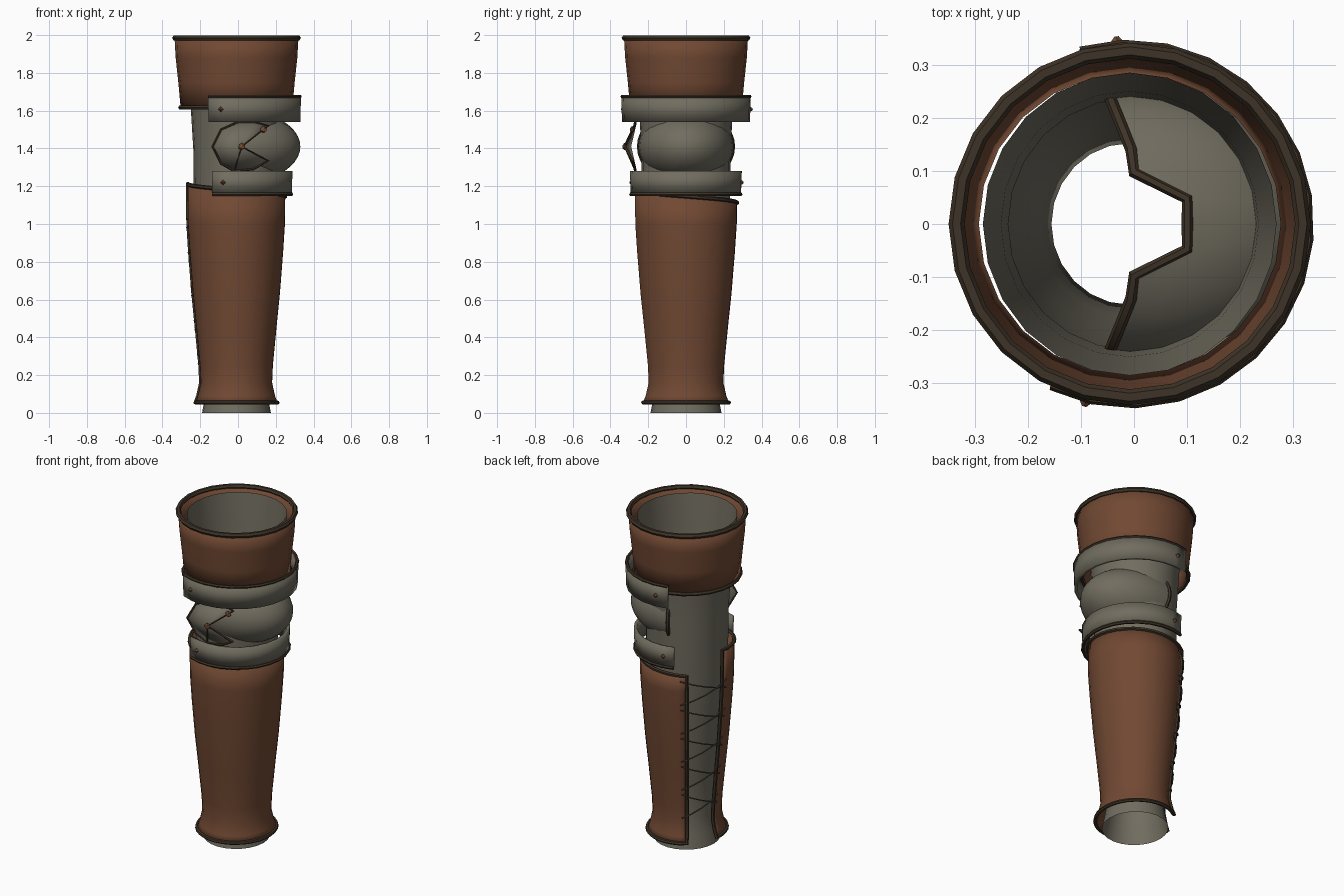
import bpy, bmesh, math
from mathutils import Vector

if "Cube" in bpy.data.objects:
    bpy.data.objects.remove(bpy.data.objects["Cube"])

CX = -0.008  # common axis of the leg


def material(name, rgb):
    m = bpy.data.materials.new(name)
    m.diffuse_color = (*rgb, 1)
    m.use_nodes = True
    m.node_tree.nodes["Principled BSDF"].inputs["Base Color"].default_value = m.diffuse_color
    return m


LEATHER = material("brown leather", (0.165, 0.066, 0.033))
TRIM = material("dark trim", (0.048, 0.033, 0.020))
METAL = material("grey metal", (0.165, 0.152, 0.116))
CORD = material("dark cord", (0.075, 0.067, 0.052))


def finish(ob, mat, thick=0.0, angle=40):
    ob.data.materials.clear()
    ob.data.materials.append(mat)
    bpy.ops.object.select_all(action='DESELECT')
    ob.select_set(True)
    bpy.context.view_layer.objects.active = ob
    if thick:
        s = ob.modifiers.new("thickness", 'SOLIDIFY')
        s.thickness, s.offset = thick, -1
    bpy.ops.object.shade_smooth_by_angle(angle=math.radians(angle))
    return ob


def grid(name, rows, mat, closed=False, thick=0.0):
    """Skin a list of equally long point rows."""
    bm = bmesh.new()
    vs = [[bm.verts.new(p) for p in r] for r in rows]
    n = len(rows[0])
    for a, b in zip(vs, vs[1:]):
        for i in range(n if closed else n - 1):
            j = (i + 1) % n
            bm.faces.new((a[i], a[j], b[j], b[i]))
    bmesh.ops.remove_doubles(bm, verts=bm.verts, dist=1e-5)
    bmesh.ops.recalc_face_normals(bm, faces=bm.faces)
    me = bpy.data.meshes.new(name)
    bm.to_mesh(me)
    bm.free()
    ob = bpy.data.objects.new(name, me)
    bpy.context.collection.objects.link(ob)
    return finish(ob, mat, thick)


def tube(name, pts, r, mat, closed=False):
    """Thin strip of trim or cord along a path."""
    cu = bpy.data.curves.new(name, 'CURVE')
    cu.dimensions = '3D'
    cu.bevel_depth, cu.bevel_resolution, cu.use_fill_caps = r, 1, True
    sp = cu.splines.new('POLY')
    sp.points.add(len(pts) - 1)
    for p, q in zip(sp.points, pts):
        p.co = (*q, 1)
    sp.use_cyclic_u = closed
    ob = bpy.data.objects.new(name, cu)
    bpy.context.collection.objects.link(ob)
    bpy.ops.object.select_all(action='DESELECT')
    ob.select_set(True)
    bpy.context.view_layer.objects.active = ob
    bpy.ops.object.convert(target='MESH')
    return finish(bpy.context.object, mat)


def polar(r, deg, z, sx=1.0):
    a = math.radians(deg)
    return (CX + sx * r * math.cos(a), r * math.sin(a), z)


def arc(r, z, a0=0, a1=360, n=24, sx=1.0):
    full = a1 - a0 == 360
    return [polar(r, a0 + (a1 - a0) * i / n, z, sx) for i in range(n if full else n + 1)]


# inner sleeve
sleeve = [(0.188, 0.0), (0.172, 0.08), (0.152, 0.18), (0.175, 0.4), (0.205, 0.7),
          (0.232, 1.05), (0.236, 1.4), (0.25, 1.62), (0.285, 1.97)]
grid("inner_sleeve", [arc(r, z, sx=0.97) for r, z in sleeve], METAL, True)

# thigh cuff with rolled edges
cuff = [(0.296, 1.62), (0.308, 1.75), (0.322, 1.88), (0.328, 1.985)]
grid("thigh_cuff", [arc(r, z) for r, z in cuff], LEATHER, True, 0.012)
tube("cuff_top_rim", arc(0.326, 1.985), 0.015, TRIM, True)
tube("cuff_bottom_rim", arc(0.297, 1.617), 0.012, TRIM, True)

# shin guard: wraps around, leaving a laced gap at the back
A0, A1, N = 174, 486, 28
shin = [(0.228, 0.055), (0.214, 0.09), (0.198, 0.16), (0.202, 0.25), (0.222, 0.45),
        (0.241, 0.63), (0.259, 0.85), (0.269, 1.0), (0.271, None)]


def shin_point(r, z, i):
    top = 1.215 - 0.115 * i / N
    return polar(r, A0 + (A1 - A0) * i / N, top if z is None else z, 0.955)


rows = [[shin_point(r, z, i) for i in range(N + 1)] for r, z in shin]
grid("shin_guard", rows, LEATHER, False, 0.012)
border = rows[0] + [r[-1] for r in rows[1:]] + rows[-1][-2::-1] + [r[0] for r in rows[-2:0:-1]]
tube("shin_guard_border", border, 0.011, TRIM, True)


# laces crossing the gap
def shin_radius(z):
    for (r0, z0), (r1, z1) in zip(shin, shin[1:]):
        if z <= (z1 or 1.2):
            return r0 + (r1 - r0) * (z - z0) / ((z1 or 1.2) - z0)
    return 0.271


for k in range(5):
    z = 0.2 + 0.18 * k
    for j, (b0, b1) in enumerate(((118, 180), (180, 118))):
        za, zb = z + 0.06 * j, z + 0.11 + 0.04 * j
        path = []
        for i in range(5):
            zz = za + (zb - za) * i / 4
            path.append(polar(shin_radius(zz) + 0.008, b0 + (b1 - b0) * i / 4, zz, 0.955))
        tube("lace", path, 0.004, CORD)

# knee straps with a trimmed edge and rivets
for name, r, z0, z1, ztrim, a0, a1 in (("upper_strap", 0.343, 1.54, 1.675, 1.675, -116, 106),
                                       ("lower_strap", 0.297, 1.16, 1.28, 1.157, -116, 110)):
    grid(name, [arc(r - 0.004, z0, a0, a1, 16), arc(r, z1, a0, a1, 16)], METAL, False, 0.018)
    tube(name + "_trim", arc(r - 0.006, ztrim, a0, a1, 16), 0.010, TRIM)
    for a in (a0 + 12, a1 - 12):
        bpy.ops.mesh.primitive_cone_add(vertices=4, radius1=0.015, radius2=0.004, depth=0.014,
                                        location=polar(r + 0.004, a, (z0 + z1) / 2))
        ob = bpy.context.object
        ob.name = name + "_rivet"
        ob.rotation_euler = Vector(polar(1, a, 0)).to_track_quat('Z', 'Y').to_euler()
        finish(ob, LEATHER, angle=10)

# knee cup: half ellipsoid bulging forward, its rear edge notched above and below
M, K = 32, 9
cup = [[] for _ in range(K + 1)]
for i in range(M):
    t = 2 * math.pi * i / M
    c = abs(math.cos(t))
    x_end = 0.10 if c < 0.33 else -0.05 * max(0, c - 0.5) / 0.5
    phi_end = math.acos(x_end / 0.33)
    for k in range(K + 1):
        phi = phi_end * k / K
        s = math.sin(phi)
        cup[k].append((0.33 * math.cos(phi), 0.252 * s * math.cos(t), 1.41 + 0.195 * s * math.sin(t)))
grid("knee_cup", cup, METAL, True)
tube("knee_cup_rim", cup[-1], 0.011, TRIM, True)

# side fan plate on the knee, raised to a point and notched toward the front
fan = [(0.16, 1.52), (0.09, 1.54), (0.0, 1.54), (-0.09, 1.50), (-0.135, 1.41),
       (-0.09, 1.32), (-0.02, 1.28), (0.08, 1.29), (0.16, 1.335)]
tip = (0.02, -0.325, 1.41)
edge = [(x, -0.268 - 0.03 * (1 - abs(z - 1.41) / 0.13), z) for x, z in fan]
grid("knee_fan", [[tip] * len(edge), edge], METAL, False, 0.008)
tube("knee_fan_rim", edge + [tip], 0.007, TRIM, True)
tube("knee_fan_ridge", [tip, edge[6]], 0.004, TRIM)
for p in (tip, (0.135, -0.285, 1.50)):
    bpy.ops.mesh.primitive_ico_sphere_add(subdivisions=1, radius=0.02, location=p)
    ob = bpy.context.object
    ob.name = "fan_rivet"
    ob.scale = (1, 0.6, 1)
    finish(ob, LEATHER, angle=10)
